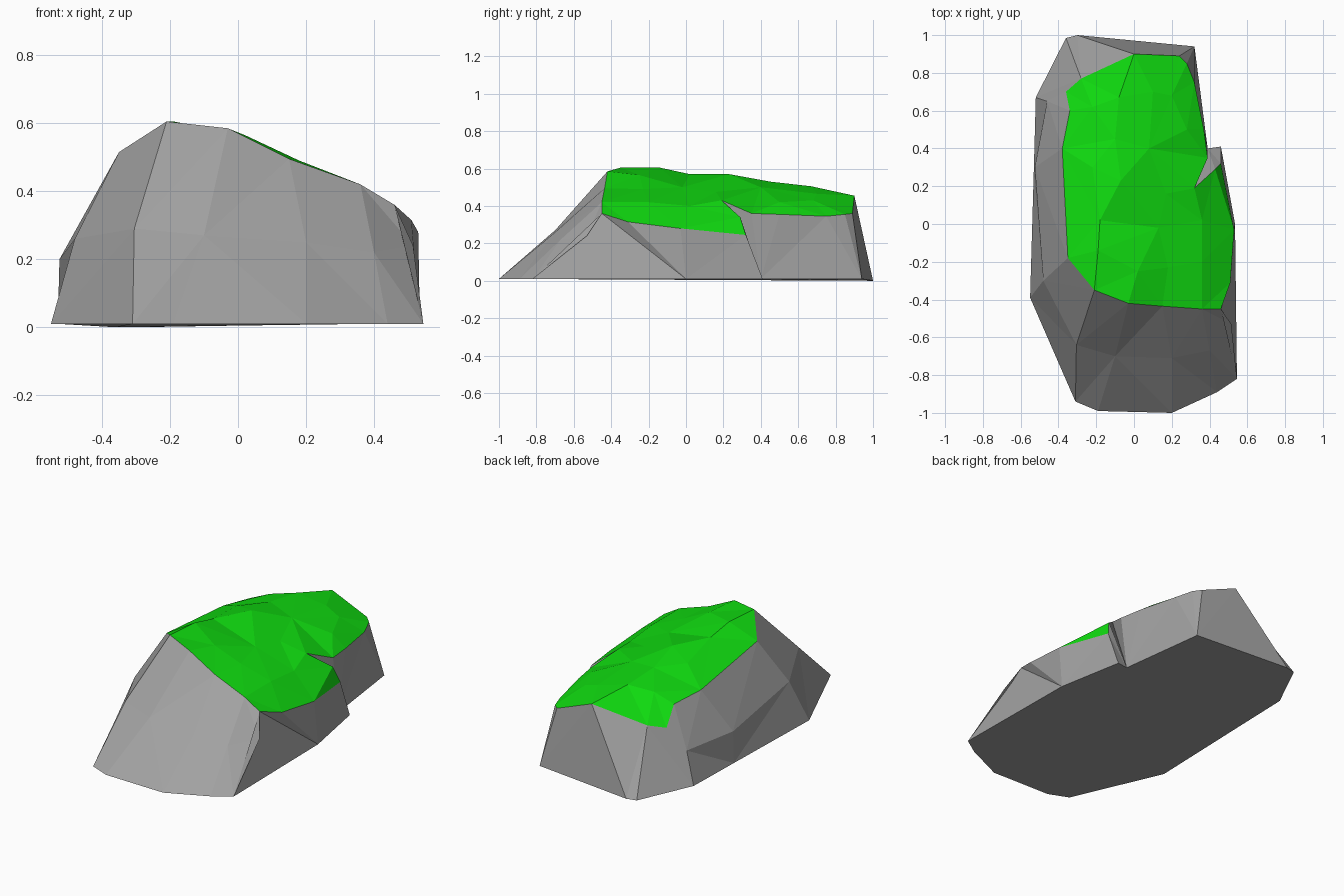
import bpy
import bmesh
from mathutils import Vector
from mathutils.geometry import delaunay_2d_cdt

default = bpy.data.objects.get("Cube")
if default:
    bpy.data.objects.remove(default, do_unlink=True)


def material(name, colour):
    mat = bpy.data.materials.new(name)
    mat.use_nodes = True
    mat.diffuse_color = (*colour, 1)
    node = mat.node_tree.nodes["Principled BSDF"]
    node.inputs["Base Color"].default_value = (*colour, 1)
    node.inputs["Roughness"].default_value = 0.9
    return mat


def chain(*points):
    return [Vector(p) for p in points]


def zip_panel(bm, lower, upper):
    """Fill the strip between two chains with triangles, shorter diagonal first."""
    low = [bm.verts.new(p) for p in lower]
    high = [bm.verts.new(p) for p in upper]
    i = j = 0
    while i < len(low) - 1 or j < len(high) - 1:
        step_low = i < len(low) - 1
        if step_low and j < len(high) - 1:
            step_low = ((low[i + 1].co - high[j].co).length
                        < (low[i].co - high[j + 1].co).length)
        if step_low:
            bm.faces.new((low[i], low[i + 1], high[j]))
            i += 1
        else:
            bm.faces.new((low[i], high[j + 1], high[j]))
            j += 1


def finish(bm, name, mat):
    mesh = bpy.data.meshes.new(name)
    bm.to_mesh(mesh)
    bm.free()
    mesh.materials.append(mat)
    obj = bpy.data.objects.new(name, mesh)
    bpy.context.scene.collection.objects.link(obj)
    return obj


# Ground outline, split into sides, anticlockwise from the front
base_front = chain((-.31, -.94, .01), (-.19, -.99, .01), (.2, -1, .01),
                   (.44, -.89, .01), (.545, -.82, .01))
base_right = chain(base_front[-1], (.535, 0, .01), (.46, .41, .01))
base_notch = chain(base_right[-1], (.39, .4, .01))
base_rear_right = chain(base_notch[-1], (.32, .94, .01))
base_back = chain(base_rear_right[-1], (-.3, 1, 0))
base_corner = chain(base_back[-1], (-.36, .985, 0), (-.52, .67, .01))
base_left = chain(base_corner[-1], (-.53, .3, .01), (-.55, -.39, .01), base_front[0])

# Edge of the grass, in the same order
rim_front = chain((-.21, -.35, .605), (-.03, -.42, .585), (.15, -.435, .495),
                  (.36, -.45, .42), (.46, -.45, .36))
rim_right = chain(rim_front[-1], (.51, -.31, .315), (.53, -.03, .28), (.46, .32, .245))
rim_notch = chain(rim_right[-1], (.43, .29, .34), (.32, .19, .43), (.39, .35, .36))
rim_rear_right = chain(rim_notch[-1], (.37, .5, .355), (.32, .75, .345), (.28, .85, .355))
rim_back = chain(rim_rear_right[-1], (.24, .89, .36), (0, .9, .455))
rim_corner = chain(rim_back[-1], (-.28, .77, .35), (-.36, .7, .33))
rim_left = chain(rim_corner[-1], (-.34, .6, .43), (-.38, .4, .45),
                 (-.35, -.18, .515), rim_front[0])

# Bulges part of the way up the front and left
mid_front = chain((-.305, -.64, .29), (-.1, -.7, .27), (.2, -.71, .25),
                  (.4, -.67, .22), (.515, -.53, .24))
mid_left = chain((-.46, .65, .2), (-.525, .3, .2), (-.48, -.3, .26), mid_front[0])

# Rock body
panels = [
    (base_front, mid_front), (mid_front, rim_front),
    (base_right, mid_front[-1:] + rim_right),
    (base_notch, rim_notch),
    (base_rear_right, rim_rear_right),
    (base_back, rim_back),
    (base_corner, rim_corner + mid_left[:1]),
    (base_left, mid_left), (mid_left, rim_left),
]
rock = bmesh.new()
for lower, upper in panels:
    zip_panel(rock, lower, upper)
outline = [p for side in (base_front, base_right, base_notch, base_rear_right,
                          base_back, base_corner, base_left) for p in side[:-1]]
rock.faces.new([rock.verts.new(p) for p in reversed(outline)])
bmesh.ops.remove_doubles(rock, verts=rock.verts, dist=0.0005)
finish(rock, "rock_body", material("rock grey", (.36, .36, .36)))

# Grass cap: rim filled through a few raised points
rim = [p for side in (rim_front, rim_right, rim_notch, rim_rear_right,
                      rim_back, rim_corner, rim_left) for p in side[:-1]]
humps = chain((-.19, -.14, .605), (-.18, .02, .57), (-.07, .23, .57), (-.1, .45, .53),
              (-.08, .67, .505), (.02, -.25, .565), (.13, -.02, .5), (.18, -.23, .49),
              (.17, .16, .475), (.36, -.2, .42), (.36, .02, .4), (.08, .4, .5),
              (.28, .5, .42), (.1, .7, .465), (.2, .68, .43), (-.22, .3, .53),
              (-.22, .62, .48))
points = rim + humps
result = delaunay_2d_cdt([p.xy for p in points], [], [list(range(len(rim)))], 1, 1e-5)
flat_points, triangles, sources = result[0], result[2], result[3]
grass = bmesh.new()
verts = [grass.verts.new((p.x, p.y, points[s[0]].z)) for p, s in zip(flat_points, sources)]
for tri in triangles:
    grass.faces.new([verts[k] for k in tri])
finish(grass, "grass_cap", material("grass green", (.005, .7, .005)))
